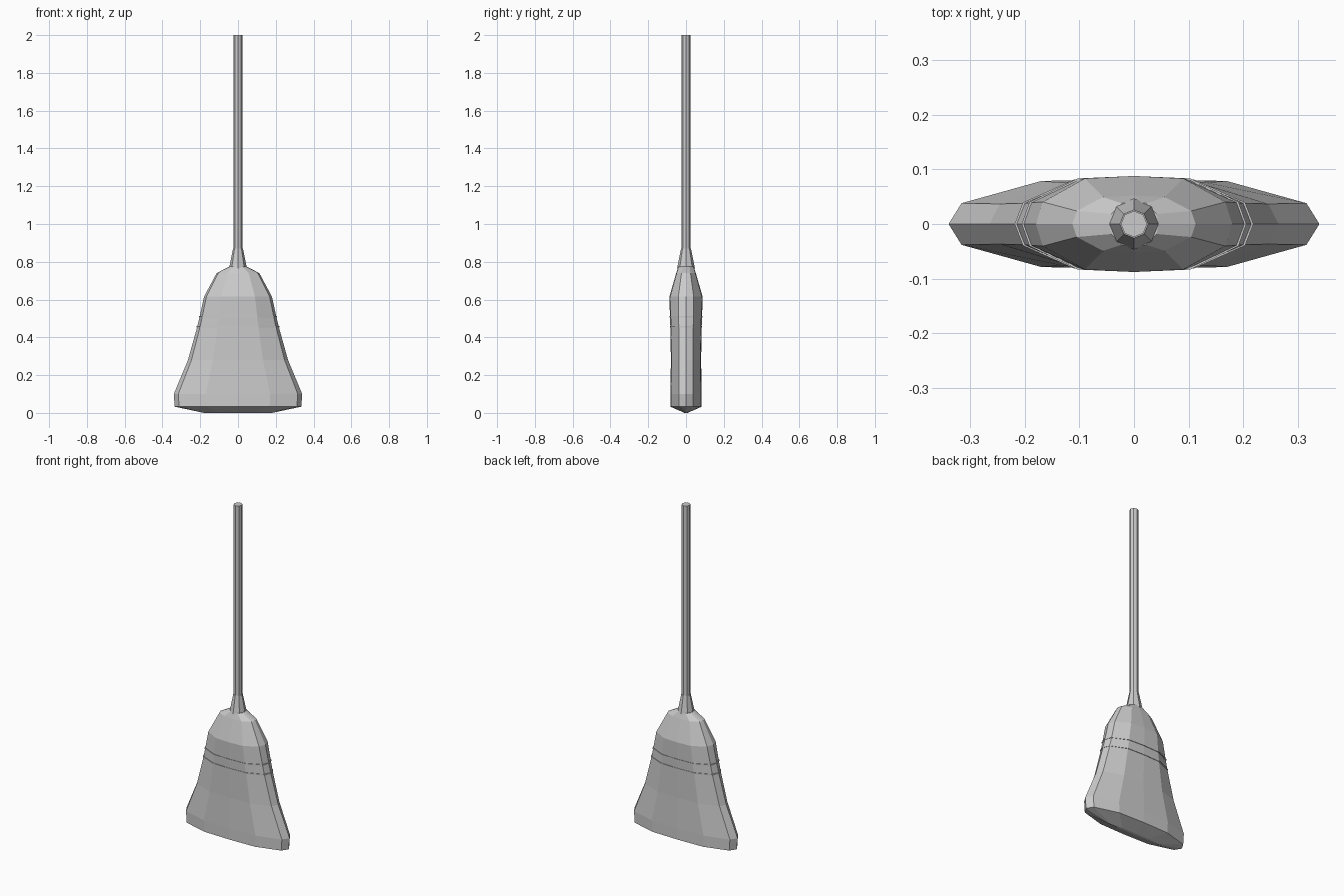
import bpy, bmesh, math

if "Cube" in bpy.data.objects:
    bpy.data.objects.remove(bpy.data.objects["Cube"])

# Quarter outline of the brush cross-section, as fractions of half width and half depth
QUARTER = [(1, 0), (0.93, 0.46), (0.5, 0.95), (0, 1)]
SECTION = (QUARTER + [(-x, y) for x, y in QUARTER[2::-1]]
           + [(-x, -y) for x, y in QUARTER[1:]]
           + [(x, -y) for x, y in QUARTER[2:0:-1]])
OCTAGON = [(math.cos(i * math.pi / 4), math.sin(i * math.pi / 4)) for i in range(8)]


def loft(name, section, rings, closed=False):
    """Join scaled copies of a section; rings are (z, half width, half depth)."""
    bm = bmesh.new()
    loops = [[bm.verts.new((x * w, y * d, z)) for x, y in section] for z, w, d in rings]
    n = len(section)
    pairs = list(zip(loops, loops[1:]))
    if closed:
        pairs.append((loops[-1], loops[0]))
    else:
        bm.faces.new(loops[0][::-1])
        bm.faces.new(loops[-1])
    for a, b in pairs:
        for i in range(n):
            j = (i + 1) % n
            bm.faces.new((a[i], a[j], b[j], b[i]))
    bmesh.ops.recalc_face_normals(bm, faces=bm.faces)
    mesh = bpy.data.meshes.new(name)
    bm.to_mesh(mesh)
    bm.free()
    ob = bpy.data.objects.new(name, mesh)
    bpy.context.collection.objects.link(ob)
    return ob


# Flared brush head with a shallow ridge underneath
loft("brush_head", SECTION, [
    (0.0, 0.18, 0.008), (0.033, 0.335, 0.083), (0.10, 0.34, 0.083),
    (0.28, 0.265, 0.08), (0.455, 0.216, 0.083), (0.51, 0.203, 0.085),
    (0.615, 0.18, 0.088), (0.74, 0.113, 0.052), (0.775, 0.045, 0.04)])

# Two thin stitched bands around the brush
for i, (z, w, d) in enumerate([(0.455, 0.216, 0.083), (0.51, 0.203, 0.085)]):
    h, out, inn = 0.004, 0.003, 0.006
    loft(f"stitch_band_{i + 1}", SECTION, [
        (z - h, w - inn, d - inn), (z - h, w + out, d + out),
        (z + h, w + out, d + out), (z + h, w - inn, d - inn)], closed=True)

# Tapered collar and long pole
loft("collar", OCTAGON, [(0.765, 0.047, 0.047), (0.87, 0.026, 0.026)])
loft("handle", OCTAGON, [(0.80, 0.024, 0.024), (2.0, 0.024, 0.024)])
